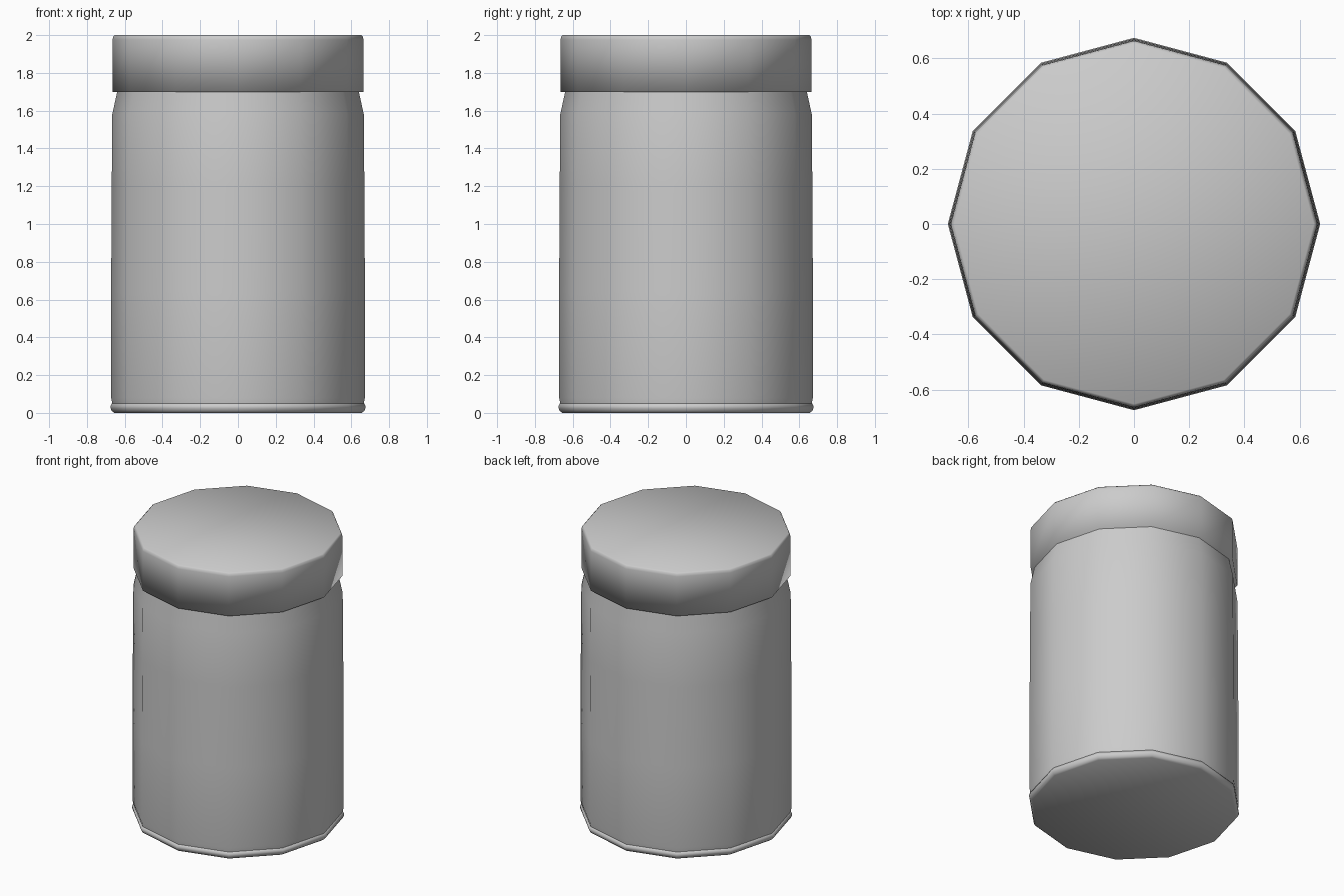
import bpy, bmesh, math

if "Cube" in bpy.data.objects:
    bpy.data.objects.remove(bpy.data.objects["Cube"])

SIDES = 12

def lathe(name, profile, angle=None):
    """Revolve (radius, z) points into a closed 12-sided solid."""
    bm = bmesh.new()
    rings = [[bm.verts.new((r * math.cos(math.tau * i / SIDES),
                            r * math.sin(math.tau * i / SIDES), z))
              for i in range(SIDES)] for r, z in profile]
    for a, b in zip(rings, rings[1:]):
        for i in range(SIDES):
            j = (i + 1) % SIDES
            bm.faces.new((a[i], a[j], b[j], b[i]))
    bm.faces.new(rings[0][::-1])
    bm.faces.new(rings[-1])
    me = bpy.data.meshes.new(name)
    bm.to_mesh(me)
    bm.free()
    ob = bpy.data.objects.new(name, me)
    bpy.context.collection.objects.link(ob)
    bpy.context.view_layer.objects.active = ob
    ob.select_set(True)
    if angle is None:
        bpy.ops.object.shade_smooth()
    else:
        bpy.ops.object.shade_smooth_by_angle(angle=math.radians(angle))
    ob.select_set(False)
    return ob

# Rolled rim around the foot
lathe("base_rim", [(0.655, 0), (0.668, 0.01), (0.675, 0.025),
                   (0.675, 0.035), (0.668, 0.05), (0.655, 0.053)], 60)

# Jar body with tapered shoulder running up under the lid
lathe("jar_body", [(0.66, 0.02), (0.672, 0.08), (0.672, 0.64), (0.669, 1.2),
                   (0.666, 1.58), (0.64, 1.70), (0.64, 1.72)], 60)

# Lid, softly shaded all over
lathe("lid", [(0.665, 1.70), (0.665, 1.975), (0.661, 1.992), (0.652, 2.0)])
